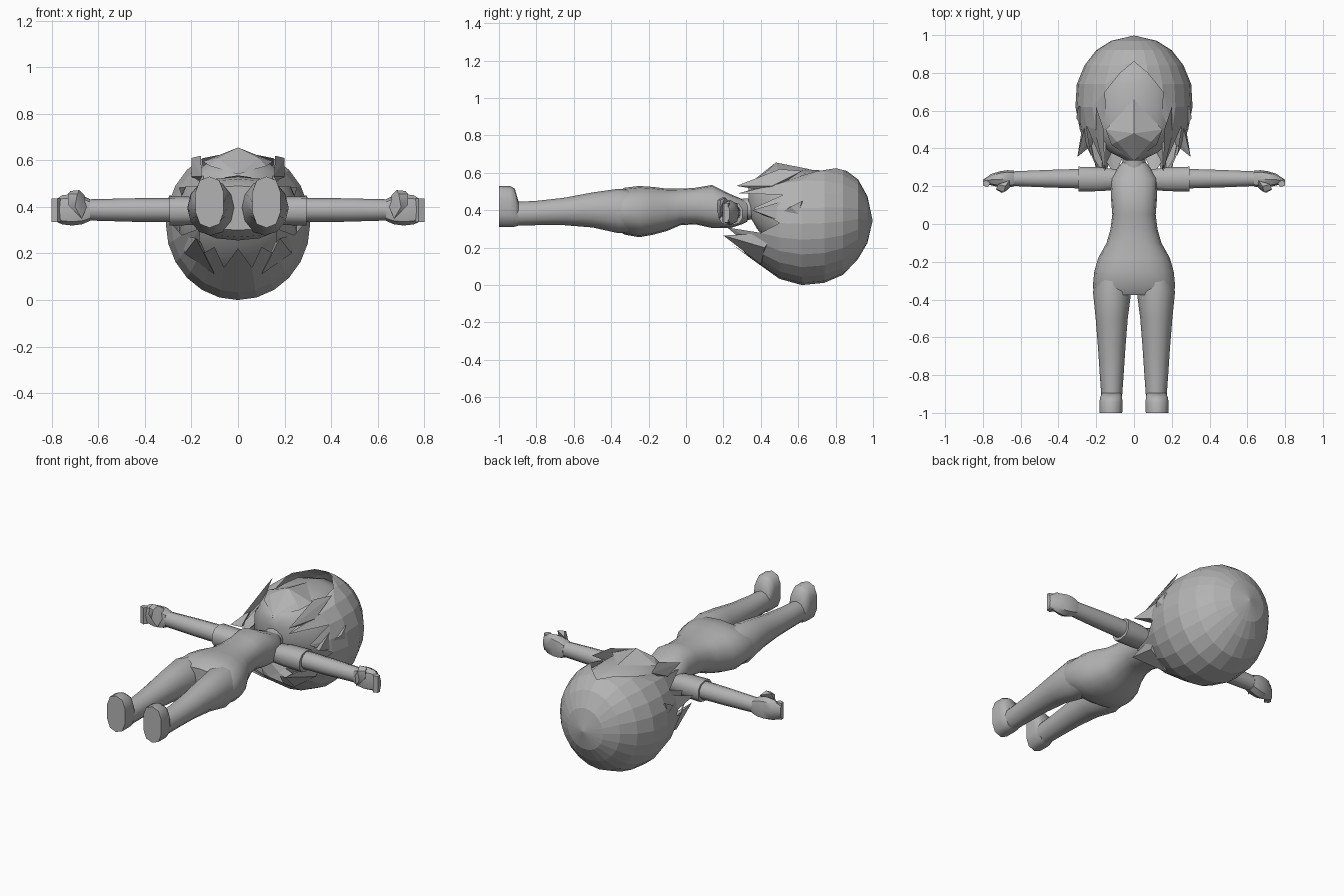
import bpy, bmesh, math
from mathutils import Vector

if "Cube" in bpy.data.objects:
    bpy.data.objects.remove(bpy.data.objects["Cube"])

grey = bpy.data.materials.new("plain grey")
grey.diffuse_color = (0.45, 0.45, 0.45, 1)
grey.use_nodes = True
grey.node_tree.nodes["Principled BSDF"].inputs["Base Color"].default_value = grey.diffuse_color


def finish(name, bm, smooth=None, mirror=False):
    bmesh.ops.recalc_face_normals(bm, faces=bm.faces)
    me = bpy.data.meshes.new(name)
    bm.to_mesh(me)
    bm.free()
    me.materials.append(grey)
    ob = bpy.data.objects.new(name, me)
    bpy.context.collection.objects.link(ob)
    if mirror:
        ob.modifiers.new("mirror", 'MIRROR').use_clip = False
    if smooth:
        bpy.ops.object.select_all(action='DESELECT')
        ob.select_set(True)
        bpy.context.view_layer.objects.active = ob
        bpy.ops.object.shade_smooth_by_angle(angle=math.radians(smooth))
    return ob


def loft(name, rings, along='Y', sides=12, power=1.0, **kw):
    """Skin rings of (position, side centre, side radius, z top, z bottom)."""
    bm = bmesh.new()
    loops = []
    for t, c, r, top, bot in rings:
        loop = []
        for i in range(sides):
            a = 2 * math.pi * i / sides
            s, k = math.sin(a), math.cos(a)
            s = math.copysign(abs(s) ** power, s)
            k = math.copysign(abs(k) ** power, k)
            u, z = c + r * s, (top + bot) / 2 + (top - bot) / 2 * k
            loop.append(bm.verts.new((u, t, z) if along == 'Y' else (t, u, z)))
        loops.append(loop)
    for p, q in zip(loops, loops[1:]):
        for i in range(sides):
            j = (i + 1) % sides
            bm.faces.new((p[i], p[j], q[j], q[i]))
    bm.faces.new(loops[0])
    bm.faces.new(loops[-1])
    return finish(name, bm, **kw)


def hull(name, points, **kw):
    bm = bmesh.new()
    for p in points:
        bm.verts.new(p)
    bmesh.ops.convex_hull(bm, input=bm.verts)
    return finish(name, bm, **kw)


# Torso, from neck base to hips
loft("torso", [(.33, 0, .06, .45, .34), (.30, 0, .085, .46, .325), (.24, 0, .125, .485, .305),
               (.14, 0, .122, .535, .305), (.05, 0, .115, .52, .325), (-.03, 0, .125, .515, .32),
               (-.1, 0, .145, .515, .29), (-.18, 0, .19, .525, .268), (-.25, 0, .21, .53, .256),
               (-.33, 0, .218, .52, .27), (-.375, 0, .21, .49, .30)],
     sides=16, power=.85, smooth=50)
loft("neck", [(.28, 0, .06, .46, .345), (.42, 0, .06, .47, .355)], smooth=50)

# Legs and feet
loft("leg", [(-.25, .11, .085, .50, .29), (-.36, .116, .101, .515, .277), (-.5, .118, .085, .495, .308),
             (-.65, .118, .073, .467, .32), (-.8, .118, .063, .45, .32), (-.91, .118, .055, .445, .317)],
     smooth=50, mirror=True)
loft("foot", [(-.895, .119, .052, .445, .318), (-.915, .121, .06, .515, .312),
              (-.94, .122, .063, .53, .31), (-1, .122, .062, .53, .31)],
     sides=10, power=.75, smooth=50, mirror=True)

# Sleeves and arms
loft("sleeve", [(.08, .235, .055, .43, .33), (.18, .237, .066, .443, .322), (.295, .238, .068, .445, .32)],
     along='X', sides=10, power=.8, smooth=50, mirror=True)
loft("arm", [(.2, .24, .05, .435, .335), (.295, .24, .054, .438, .335), (.45, .24, .049, .437, .336),
             (.66, .24, .04, .432, .342)], along='X', sides=10, smooth=50, mirror=True)

# Hands: palm, curled fingers and thumb
loft("palm", [(.635, .24, .042, .432, .34), (.67, .24, .045, .45, .325), (.71, .236, .043, .455, .32),
              (.755, .235, .03, .45, .325), (.80, .222, .012, .42, .345)],
     along='X', sides=8, power=.8, smooth=40, mirror=True)
hull("curled_fingers", [(x, y, z) for z in (.335, .435)
                        for x, y in ((.755, .24), (.80, .225), (.80, .204), (.775, .195), (.762, .213))], mirror=True)
hull("thumb", [(.65, .20, .40), (.66, .23, .45), (.70, .165, .40), (.73, .182, .41), (.73, .185, .455),
               (.69, .168, .455), (.68, .2, .472), (.72, .21, .468), (.67, .18, .35)], smooth=40, mirror=True)

# Head with pointed chin
loft("head", [(.92, 0, .1, .48, .22), (.84, 0, .2, .575, .14), (.74, 0, .245, .612, .1),
              (.62, 0, .26, .62, .09), (.52, 0, .25, .62, .14), (.44, 0, .2, .6, .23),
              (.38, 0, .13, .57, .30), (.335, 0, .04, .53, .38)], sides=14, power=.9, smooth=40)
hull("muzzle", [(0, .48, .655), (0, .335, .54), (0, .66, .62)] +
     [(s * x, y, z) for s in (-1, 1) for x, y, z in ((.09, .435, .61), (.15, .5, .595), (.12, .42, .575))])
# Ears showing between the locks
hull("ear", [(.22, .66, .43), (.295, .62, .45), (.305, .56, .42), (.27, .5, .38), (.22, .52, .36), (.3, .6, .38)],
     mirror=True)

# Hair cap: rings are (y, half width, z top, z bottom), crown first
cap = [(.998, .0, .345, .345), (.97, .12, .475, .225), (.92, .2, .565, .14), (.84, .262, .625, .055),
       (.74, .303, .65, .012), (.62, .31, .655, 0), (.5, .287, .63, .033), (.4, .25, .6, .09),
       (.3, .215, .55, .175), (.18, .175, .5, .27)]
# Lower end of each strand, every 15 degrees from the parting round to the nape
ends = [.86, .80, .70, .28, .52, .36, .50, .40, .22, .36, .26, .35, .24]


def cap_point(y, angle):
    for p, q in zip(cap, cap[1:]):
        if p[0] >= y >= q[0]:
            f = (p[0] - y) / (p[0] - q[0])
            w, top, bot = (a + (b - a) * f for a, b in zip(p[1:], q[1:]))
            return Vector((w * math.sin(angle), y, (top + bot) / 2 + (top - bot) / 2 * math.cos(angle)))


bm = bmesh.new()
crown = bm.verts.new((0, .998, .345))
strands = []
levels = [.97, .92, .84, .74, .62, .5, .4]
for i in range(24):
    k = min(i, 24 - i)
    a = math.radians(15 * i)
    col = []
    for n, y in enumerate(levels):
        last = n == len(levels) - 1
        y = ends[k] if last else max(y, ends[k])
        col.append(bm.verts.new(cap_point(y, a)))
    strands.append(col)
for i in range(24):
    p, q = strands[i], strands[(i + 1) % 24]
    bm.faces.new((crown, p[0], q[0]))
    for n in range(len(levels) - 1):
        bm.faces.new((p[n], p[n + 1], q[n + 1], q[n]))
bmesh.ops.remove_doubles(bm, verts=bm.verts, dist=.001)
bmesh.ops.dissolve_degenerate(bm, dist=.0005, edges=bm.edges)
finish("hair_cap", bm)

# Loose side locks: flicked out, front, and nape
hull("side_lock", [(.3, .355, .40), (.26, .52, .45), (.22, .42, .37), (.27, .54, .33), (.2, .5, .4)], mirror=True)
hull("front_lock", [(.155, .27, .53), (.16, .5, .62), (.2, .46, .53), (.17, .45, .5), (.2, .62, .61)], mirror=True)
hull("nape_lock", [(.18, .2, .265), (.1, .4, .11), (.23, .42, .2), (.16, .42, .25), (.24, .48, .28)], mirror=True)
